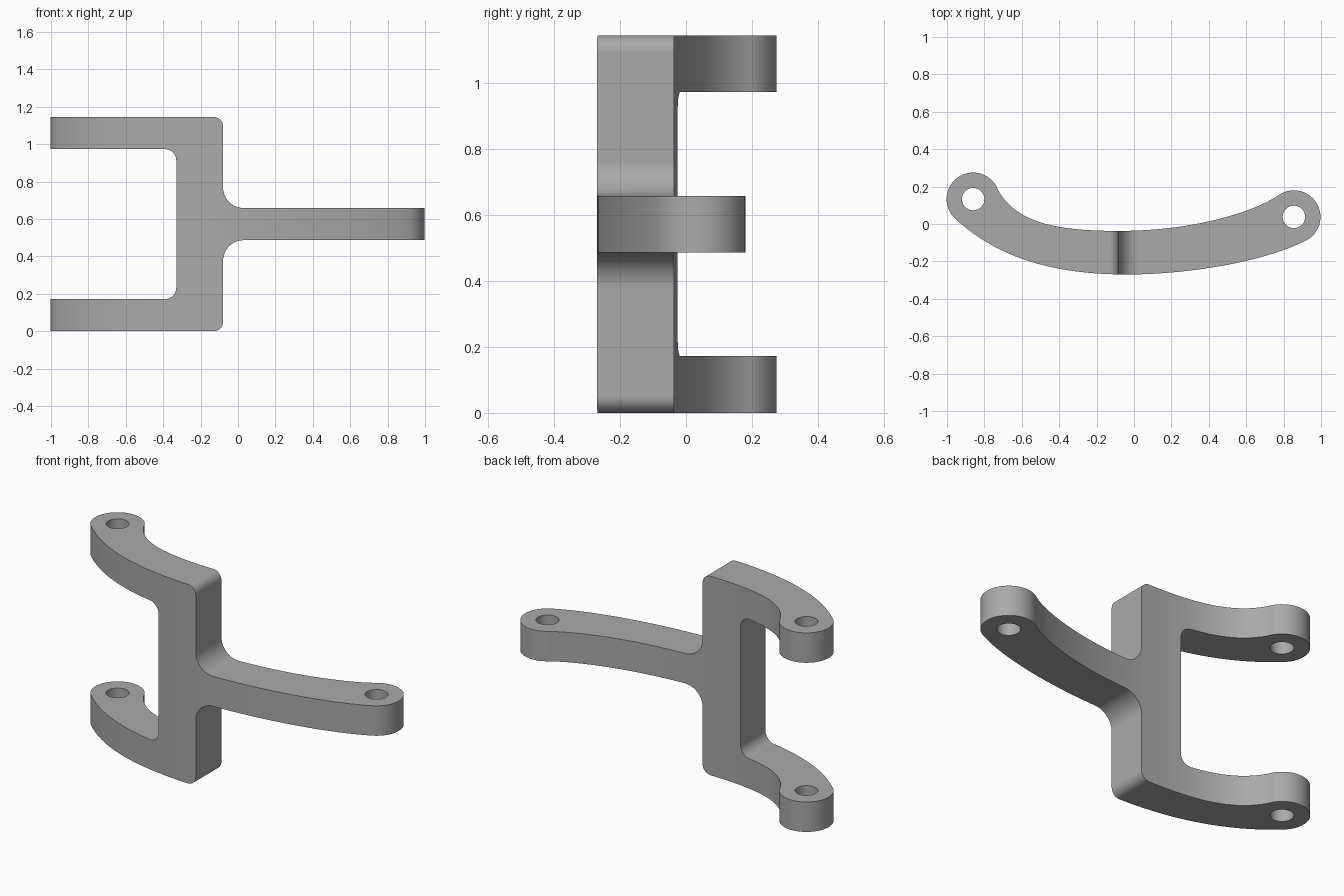
import bpy, bmesh, math
from mathutils import Vector
from mathutils.geometry import interpolate_bezier

cube = bpy.data.objects.get("Cube")
if cube:
    bpy.data.objects.remove(cube, do_unlink=True)

grey = bpy.data.materials.new("plain grey")
grey.use_nodes = True
color = (0.4, 0.4, 0.4, 1)
grey.diffuse_color = color
grey.node_tree.nodes["Principled BSDF"].inputs["Base Color"].default_value = color

HEIGHT = 1.145
MID = HEIGHT / 2
HALF = 0.086          # half the thickness of every arm
LEFT = Vector((0.855, 0.038))    # hole centre of the single arm
RIGHT = Vector((-0.86, 0.133))   # hole centre of the forked arms
LOBE = 0.142


def curve(a, b, c, d):
    pts = interpolate_bezier(*[Vector((*p, 0)) for p in (a, b, c, d)], 24)
    return [p.to_2d() for p in pts[:-1]]


def arc(center, start, end, radius=LOBE, n=32):
    """Counter-clockwise arc between the directions of two points."""
    a = math.atan2(start[1] - center.y, start[0] - center.x)
    sweep = (math.atan2(end[1] - center.y, end[0] - center.x) - a) % math.tau
    return [center + radius * Vector((math.cos(a + sweep * i / n),
                                      math.sin(a + sweep * i / n)))
            for i in range(1, n)]


def rounded(corners, n=10):
    """Polygon from (x, z, radius) right-angle corners with round fillets."""
    out = []
    for i, (x, z, r) in enumerate(corners):
        p = Vector((x, z))
        if not r:
            out.append(p)
            continue
        u = (Vector(corners[i - 1][:2]) - p).normalized() * r
        v = (Vector(corners[(i + 1) % len(corners)][:2]) - p).normalized() * r
        for k in range(n + 1):
            t = math.pi / 2 * k / n
            out.append(p + u * (1 - math.sin(t)) + v * (1 - math.cos(t)))
    return out


def prism(name, points, depth):
    """Extrude a list of 3D points along a depth vector."""
    bm = bmesh.new()
    face = bm.faces.new([bm.verts.new(p) for p in points])
    geom = bmesh.ops.extrude_face_region(bm, geom=[face])["geom"]
    bmesh.ops.translate(bm, vec=depth,
                        verts=[v for v in geom if isinstance(v, bmesh.types.BMVert)])
    bmesh.ops.recalc_face_normals(bm, faces=bm.faces)
    mesh = bpy.data.meshes.new(name)
    bm.to_mesh(mesh)
    bm.free()
    mesh.materials.append(grey)
    obj = bpy.data.objects.new(name, mesh)
    bpy.context.collection.objects.link(obj)
    return obj


def combine(obj, tool, operation):
    mod = obj.modifiers.new(operation, "BOOLEAN")
    mod.operation, mod.object, mod.solver = operation, tool, "EXACT"
    tool.hide_render = True
    bpy.ops.object.modifier_apply(modifier=mod.name)
    bpy.data.objects.remove(tool, do_unlink=True)


# Curved plan outline with a round lobe at each end
tip_r, tip_l = (-0.965, 0.038), (0.92, -0.088)
neck_r, neck_l = (-0.73, 0.187), (0.77, 0.153)
front, back = (-0.04, -0.27), (-0.08, -0.037)
plan = curve(tip_r, (-0.75, -0.17), (-0.45, -0.27), front)
plan += curve(front, (0.3, -0.27), (0.7, -0.2), tip_l)
plan += [Vector(tip_l)] + arc(LEFT, tip_l, neck_l)
plan += curve(neck_l, (0.67, 0.08), (0.35, -0.037), back)
plan += curve(back, (-0.4, -0.037), (-0.63, 0.0), neck_r)
plan += [Vector(neck_r)] + arc(RIGHT, neck_r, tip_r)
bracket = prism("curved_bracket", [(p.x, p.y, -0.1) for p in plan],
                Vector((0, 0, HEIGHT + 0.2)))
bpy.context.view_layer.objects.active = bracket
bracket.select_set(True)

# Front silhouette: two arms, an upright and one middle arm, mirrored about MID
lower = [(-1.2, 2 * HALF, 0), (-1.2, 0, 0), (-0.08, 0, 0.05),
         (-0.08, MID - HALF, 0.11), (1.2, MID - HALF, 0)]
upper = [(x, HEIGHT - z, r) for x, z, r in reversed(lower)]
inner = [(-0.33, HEIGHT - 2 * HALF, 0.06), (-0.33, 2 * HALF, 0.06)]
shape = rounded(lower + upper + inner)
silhouette = prism("silhouette_cutter", [(p.x, -0.6, p.y) for p in shape],
                   Vector((0, 1.2, 0)))
combine(bracket, silhouette, "INTERSECT")

# Pin holes through every lobe
for center in (LEFT, RIGHT):
    ring = [(center.x + 0.06 * math.cos(math.tau * i / 40),
             center.y + 0.06 * math.sin(math.tau * i / 40), -0.3) for i in range(40)]
    combine(bracket, prism("hole_cutter", ring, Vector((0, 0, 2))), "DIFFERENCE")

bpy.ops.object.shade_smooth_by_angle(angle=math.radians(30))
weighted = bracket.modifiers.new("even shading", "WEIGHTED_NORMAL")
weighted.keep_sharp = True
